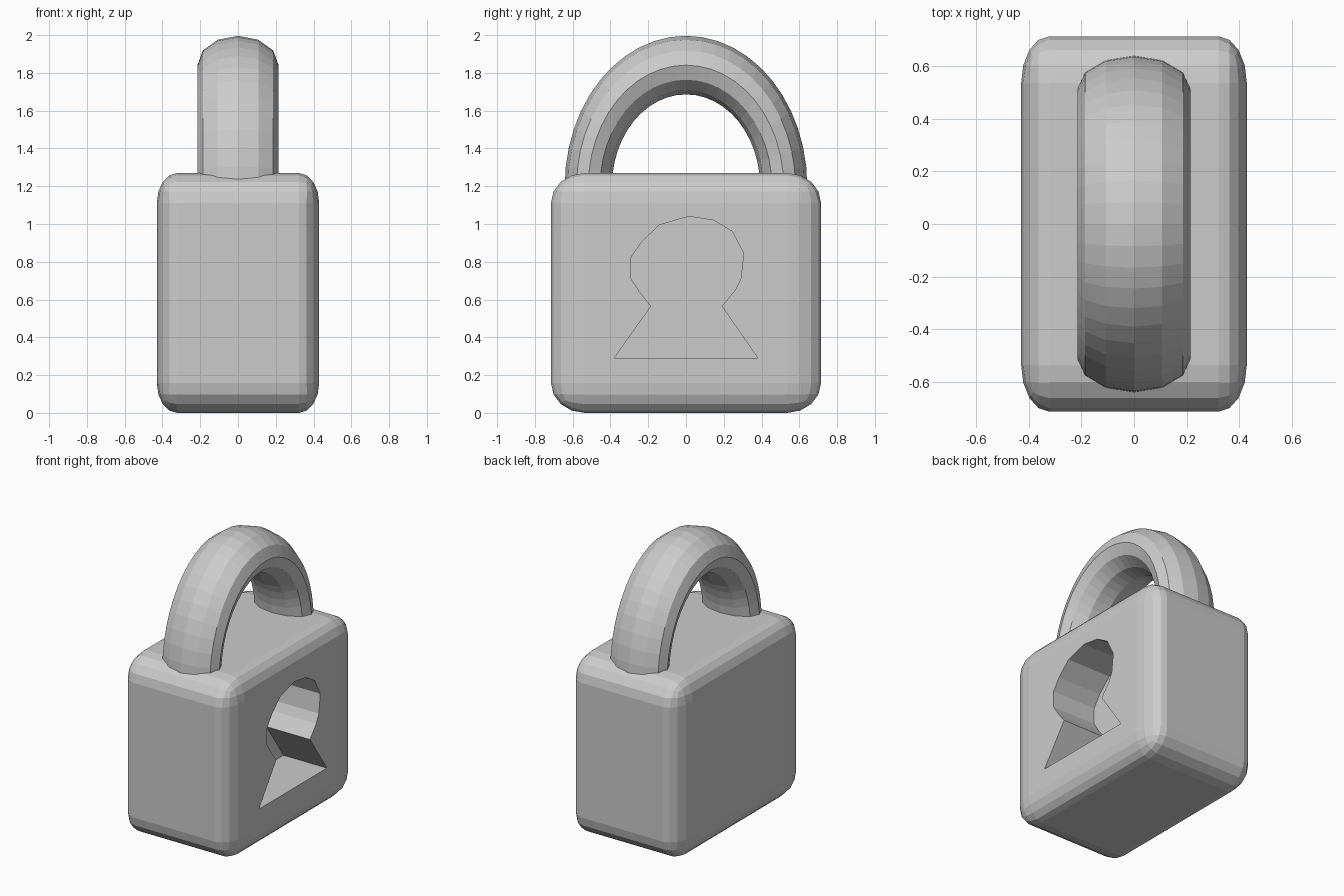
import bpy, bmesh, math

if "Cube" in bpy.data.objects:
    bpy.data.objects.remove(bpy.data.objects["Cube"])


def add_object(name, bm):
    bmesh.ops.recalc_face_normals(bm, faces=bm.faces[:])
    mesh = bpy.data.meshes.new(name)
    bm.to_mesh(mesh)
    bm.free()
    obj = bpy.data.objects.new(name, mesh)
    bpy.context.collection.objects.link(obj)
    return obj


# Body: rounded cube stretched to its final proportions
bm = bmesh.new()
bmesh.ops.create_cube(bm, size=2)
bmesh.ops.bevel(bm, geom=bm.edges[:], offset=0.25, segments=4, profile=0.5, affect='EDGES')
bmesh.ops.scale(bm, vec=(0.43, 0.715, 0.635), verts=bm.verts)
bmesh.ops.translate(bm, vec=(0, 0, 0.635), verts=bm.verts)
body = add_object("lock_body", bm)

# Keyhole cutter: outline (y, z) pushed in from the +x side
outline = [(-0.38, 0.29), (0.38, 0.29), (0.19, 0.565), (0.26, 0.65), (0.29, 0.71),
           (0.305, 0.845), (0.245, 0.96), (0.145, 1.02), (0.015, 1.04), (-0.14, 0.995),
           (-0.235, 0.905), (-0.29, 0.825), (-0.29, 0.71), (-0.245, 0.64), (-0.185, 0.565)]
bm = bmesh.new()
face = bm.faces.new([bm.verts.new((0.09, y, z)) for y, z in outline])
ext = bmesh.ops.extrude_face_region(bm, geom=[face], use_keep_orig=True)
bmesh.ops.translate(bm, vec=(0.5, 0, 0),
                    verts=[v for v in ext["geom"] if isinstance(v, bmesh.types.BMVert)])
cutter = add_object("keyhole_cutter", bm)
cutter.hide_render = True
cutter.hide_set(True)

cut = body.modifiers.new("keyhole", 'BOOLEAN')
cut.operation = 'DIFFERENCE'
cut.solver = 'EXACT'
cut.object = cutter

# Shackle: half ring with a 12-sided section, stretched upwards
SEGMENTS, SIDES = 24, 12
RING, TUBE, WIDTH, STRETCH, BASE = 0.517, 0.125, 0.215, 1.24, 1.20
bm = bmesh.new()
rings = []
for i in range(SEGMENTS + 1):
    a = math.pi * i / SEGMENTS
    ring = []
    for j in range(SIDES):
        b = 2 * math.pi * j / SIDES
        r = RING + TUBE * math.cos(b)
        ring.append(bm.verts.new((WIDTH * math.sin(b), r * math.cos(a),
                                  BASE + STRETCH * r * math.sin(a))))
    rings.append(ring)
for r0, r1 in zip(rings, rings[1:]):
    for j in range(SIDES):
        k = (j + 1) % SIDES
        bm.faces.new((r0[j], r0[k], r1[k], r1[j]))
bm.faces.new(rings[0])
bm.faces.new(rings[-1])
add_object("shackle", bm)
